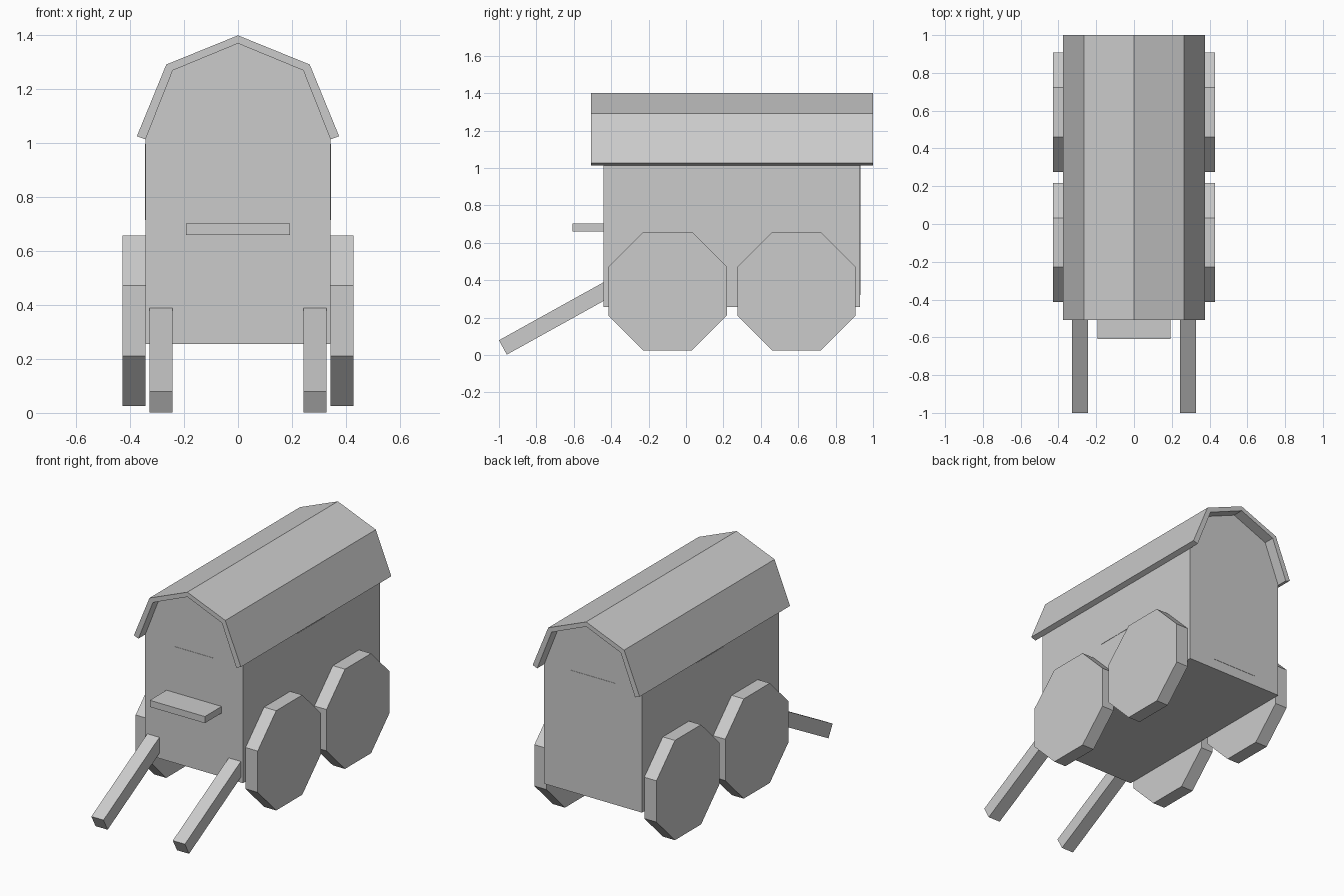
import bpy, bmesh, math
from mathutils import Vector

if "Cube" in bpy.data.objects:
    bpy.data.objects.remove(bpy.data.objects["Cube"])


def prism(name, points, direction):
    """Extrude a closed 3D outline along a direction."""
    bm = bmesh.new()
    face = bm.faces.new([bm.verts.new(p) for p in points])
    ext = bmesh.ops.extrude_face_region(bm, geom=[face], use_keep_orig=True)
    verts = [g for g in ext["geom"] if isinstance(g, bmesh.types.BMVert)]
    bmesh.ops.translate(bm, verts=verts, vec=Vector(direction))
    bmesh.ops.recalc_face_normals(bm, faces=bm.faces)
    mesh = bpy.data.meshes.new(name)
    bm.to_mesh(mesh)
    bm.free()
    obj = bpy.data.objects.new(name, mesh)
    bpy.context.collection.objects.link(obj)
    return obj


def box(name, x, y, z):
    outline = [(x[0], y[0], z[0]), (x[1], y[0], z[0]), (x[1], y[0], z[1]), (x[0], y[0], z[1])]
    return prism(name, outline, (0, y[1] - y[0], 0))


def mirrored(half):
    """Complete a right-hand profile that ends on the centre line."""
    return half + [(-x, z) for x, z in reversed(half[:-1])]


W = 0.343                      # half width of the body
FRONT, BACK = -0.44, 0.93
inner = [(W, 1.014), (0.242, 1.27), (0, 1.37)]
outer = [(0.375, 1.026), (0.266, 1.292), (0, 1.40)]

# Body with gambrel gable ends
body = mirrored([(W, 0.256)] + inner)
prism("wagon_body", [(x, FRONT, z) for x, z in body], (0, BACK - FRONT, 0))

# Overhanging roof shell
roof = mirrored(outer) + mirrored(inner)[::-1]
prism("roof", [(x, -0.507, z) for x, z in roof], (0, 1.507, 0))

# Front ledge, front window and back door
box("front_ledge", (-0.193, 0.193), (-0.608, FRONT), (0.66, 0.702))
T = 0.002
box("front_window", (-0.14, 0.14), (FRONT - T, FRONT), (0.716, 0.994))
box("back_door", (-0.155, 0.155), (BACK, BACK + T), (0.32, 1.026))

# Shaft side profile, tilted bar whose rear end is sunk in the body
ang = math.radians(29)
along = Vector((0, math.cos(ang), math.sin(ang))) * 0.65
top, low = Vector((0, -1.0, 0.079)), Vector((0, -0.958, 0.002))
shaft = [top, low, low + along, top + along]

for side, s in (("left", -1), ("right", 1)):
    box(f"{side}_window", sorted((s * W, s * (W + T))), (0.105, 0.387), (0.716, 0.998))
    prism(f"{side}_shaft", [p + Vector((s * 0.243, 0, 0)) for p in shaft], (s * 0.085, 0, 0))
    # Octagonal wheels, flat side down
    for end, cy in (("front", -0.098), ("back", 0.591)):
        r = 0.316 / math.cos(math.pi / 8)
        rim = [(s * W, cy + r * math.cos(a), 0.341 + r * math.sin(a))
               for a in (math.pi / 8 + i * math.pi / 4 for i in range(8))]
        prism(f"{side}_{end}_wheel", rim, (s * 0.085, 0, 0))
